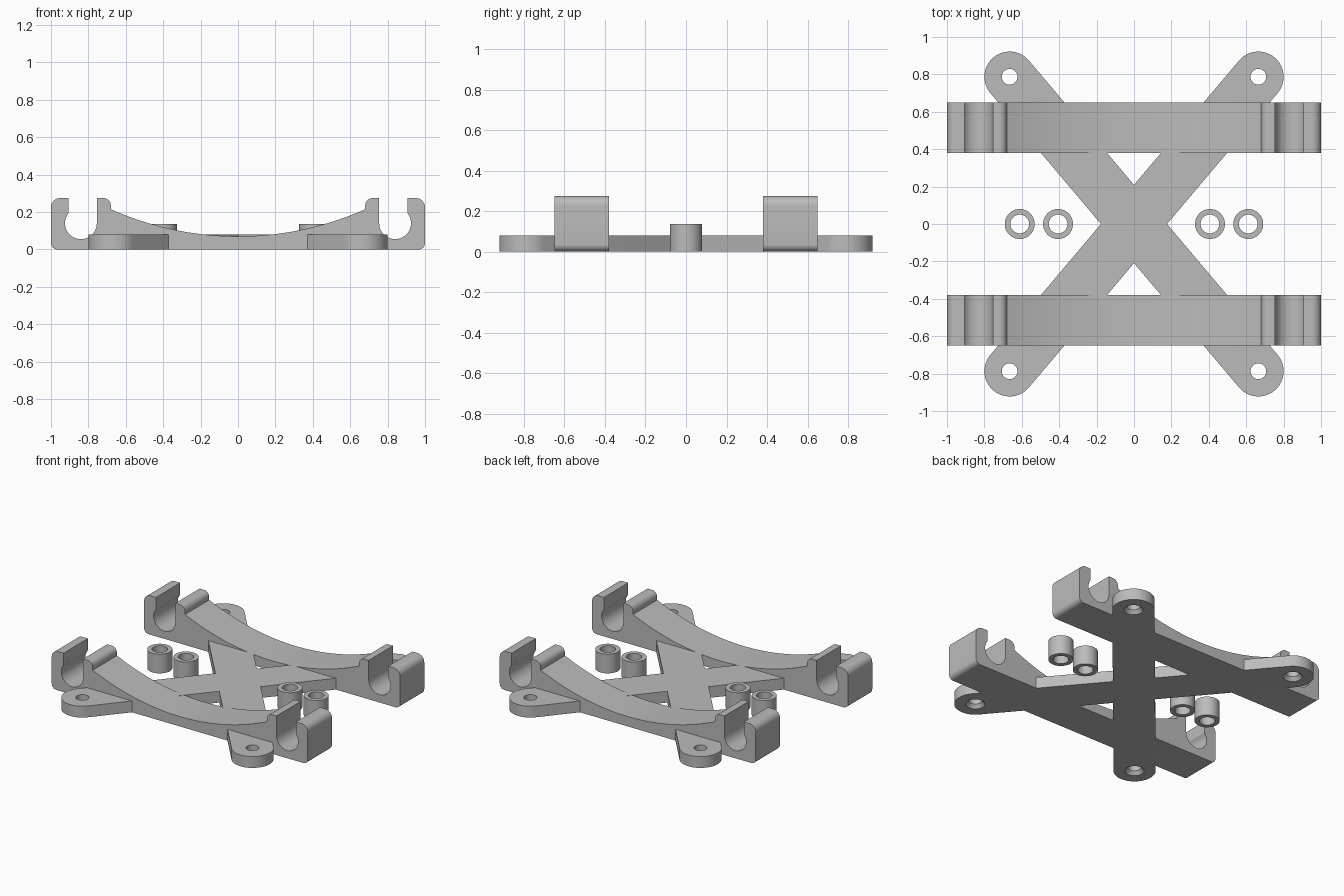
import bpy, bmesh, math
from mathutils import Vector

if "Cube" in bpy.data.objects:
    bpy.data.objects.remove(bpy.data.objects["Cube"])

grey = bpy.data.materials.new("plain_grey")
grey.use_nodes = True
grey.diffuse_color = (0.5, 0.5, 0.5, 1)
grey.node_tree.nodes["Principled BSDF"].inputs["Base Color"].default_value = (0.5, 0.5, 0.5, 1)


def arc(cx, cy, r, start, end, steps):
    """Points along an arc, angles in degrees."""
    angles = [math.radians(start + (end - start) * i / steps) for i in range(steps + 1)]
    return [(cx + r * math.cos(a), cy + r * math.sin(a)) for a in angles]


def finish(name, bm):
    bmesh.ops.recalc_face_normals(bm, faces=bm.faces)
    mesh = bpy.data.meshes.new(name)
    bm.to_mesh(mesh)
    bm.free()
    mesh.materials.append(grey)
    obj = bpy.data.objects.new(name, mesh)
    bpy.context.collection.objects.link(obj)
    return obj


def extrude(name, points, direction):
    """Solid made by extruding a closed outline of 3D points."""
    bm = bmesh.new()
    face = bm.faces.new([bm.verts.new(p) for p in points])
    new = bmesh.ops.extrude_face_region(bm, geom=[face])["geom"]
    bmesh.ops.translate(bm, vec=direction, verts=[v for v in new if isinstance(v, bmesh.types.BMVert)])
    return finish(name, bm)


def lathe(name, profile, x, y, steps=48):
    """Ring made by spinning a closed (radius, height) profile."""
    bm = bmesh.new()
    rings = []
    for i in range(steps):
        a = math.tau * i / steps
        rings.append([bm.verts.new((x + r * math.cos(a), y + r * math.sin(a), z)) for r, z in profile])
    for i in range(steps):
        a, b = rings[i], rings[(i + 1) % steps]
        for j in range(len(profile)):
            k = (j + 1) % len(profile)
            bm.faces.new((a[j], b[j], b[k], a[k]))
    return finish(name, bm)


def smooth(obj):
    bpy.ops.object.select_all(action="DESELECT")
    obj.select_set(True)
    bpy.context.view_layer.objects.active = obj
    bpy.ops.object.shade_smooth_by_angle(angle=math.radians(30))


# Cross plate with rounded ends
HOLE = Vector((0.665, 0.787))
WIDTH, THICK = 0.135, 0.08
lean = math.degrees(math.atan2(HOLE.y, HOLE.x))
notch_x = WIDTH * HOLE.length / HOLE.y
notch_y = WIDTH * HOLE.length / HOLE.x
quarter = [(notch_x, 0)] + arc(HOLE.x, HOLE.y, WIDTH, lean - 90, lean + 90, 24) + [(0, notch_y)]
half = quarter + [(-x, y) for x, y in quarter[-2::-1]]
outline = half + [(x, -y) for x, y in half[-2:0:-1]]
plate = extrude("cross_plate", [(x, y, 0) for x, y in outline], (0, 0, THICK))

# Screw holes, flared underneath
for sx in (-1, 1):
    for sy in (-1, 1):
        profile = [(0.062, -0.01), (0.062, 0.0), (0.042, 0.025), (0.042, THICK + 0.02)]
        bm = bmesh.new()
        rings = []
        for r, z in profile:
            rings.append([bm.verts.new((px, py, z)) for px, py in
                          arc(sx * HOLE.x, sy * HOLE.y, r, 0, 352.5, 47)])
        for low, high in zip(rings, rings[1:]):
            for i in range(len(low)):
                k = (i + 1) % len(low)
                bm.faces.new((low[i], low[k], high[k], high[i]))
        bm.faces.new(rings[0])
        bm.faces.new(rings[-1])
        cutter = finish("hole_cutter", bm)
        cutter.hide_render = True
        cut = plate.modifiers.new("hole", "BOOLEAN")
        cut.operation, cut.solver, cut.object = "DIFFERENCE", "EXACT", cutter
        bpy.context.view_layer.objects.active = plate
        bpy.ops.object.modifier_apply(modifier=cut.name)
        bpy.data.objects.remove(cutter)
smooth(plate)

# Curved cradle bars with a clip slot at each end
side = arc(0.965, 0.035, 0.035, -90, 0, 8)
side += arc(0.95, 0.225, 0.05, 90, 0, 8)[::-1]
side += [(0.907, 0.275)]
side += arc(0.84, 0.14, 0.085, 38, -180, 32)
side += [(0.755, 0.275)]
side += arc(0.72, 0.235, 0.04, 90, 180, 8)
RADIUS, LOW = 1.667, 0.07
sag = math.degrees(math.asin(0.68 / RADIUS))
side += arc(0, LOW + RADIUS, RADIUS, -90 + sag, -90, 20)
section = side + [(-x, z) for x, z in side[-2::-1]]
for name, y in (("front_cradle_bar", -0.65), ("back_cradle_bar", 0.38)):
    smooth(extrude(name, [(x, y, z) for x, z in section], (0, 0.27, 0)))

# Loose spacer rings
for label, sx in (("right", -1), ("left", 1)):
    for place, x in (("inner", 0.406), ("outer", 0.611)):
        ring = [(0.08, 0), (0.08, 0.135), (0.05, 0.135), (0.05, 0)]
        smooth(lathe(f"{label}_{place}_spacer", ring, sx * x, 0))
